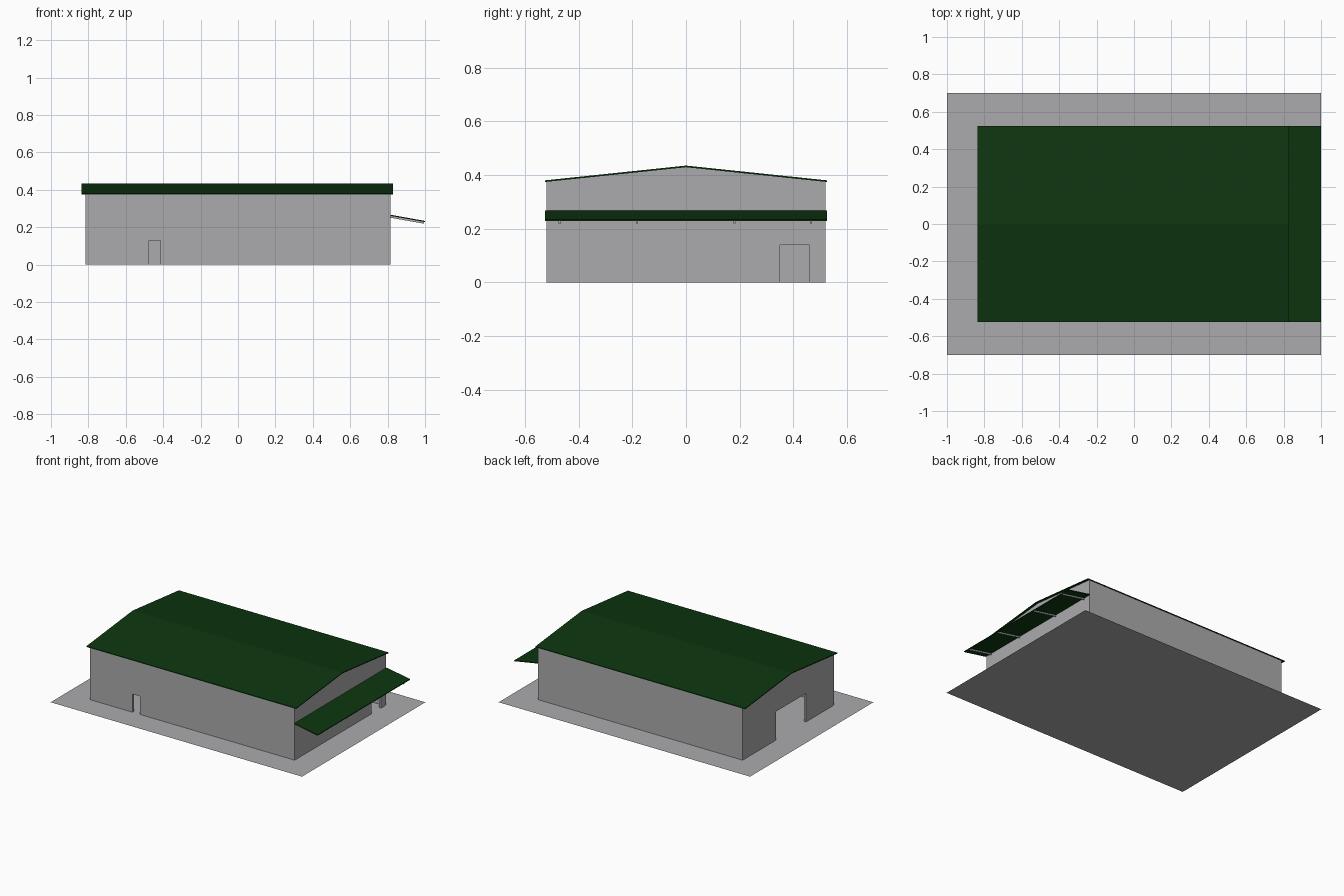
import bpy, bmesh

if "Cube" in bpy.data.objects:
    bpy.data.objects.remove(bpy.data.objects["Cube"])


def material(name, rgb):
    m = bpy.data.materials.new(name)
    m.diffuse_color = (*rgb, 1)
    m.use_nodes = True
    m.node_tree.nodes["Principled BSDF"].inputs["Base Color"].default_value = m.diffuse_color
    return m


GREY = material("concrete_grey", (0.41, 0.41, 0.42))
GREEN = material("dark_green", (0.004, 0.036, 0.005))


def prism(name, profile, axis, a, b, mat):
    """Extrude a (horizontal, z) profile along axis from a to b."""
    bm = bmesh.new()
    place = (lambda p, t: (t, p[0], p[1])) if axis == "x" else (lambda p, t: (p[0], t, p[1]))
    ends = [[bm.verts.new(place(p, t)) for p in profile] for t in (a, b)]
    n = len(profile)
    for ring in ends:
        bm.faces.new(ring)
    for i in range(n):
        j = (i + 1) % n
        bm.faces.new((ends[0][i], ends[0][j], ends[1][j], ends[1][i]))
    bmesh.ops.recalc_face_normals(bm, faces=bm.faces)
    me = bpy.data.meshes.new(name)
    bm.to_mesh(me)
    bm.free()
    me.materials.append(mat)
    ob = bpy.data.objects.new(name, me)
    bpy.context.collection.objects.link(ob)
    return ob


def wall_profile(half, eave, ridge=None, door=None):
    """Wall outline with an optional gable peak and door notch (from, to, height)."""
    pts = [(-half, 0)]
    if door:
        l, r, h = door
        pts += [(l, 0), (l, h), (r, h), (r, 0)]
    pts += [(half, 0), (half, eave)]
    if ridge:
        pts.append((0, ridge))
    pts.append((-half, eave))
    return pts


HX, HY, T = 0.815, 0.52, 0.016
EAVE, RIDGE = 0.375, 0.43

# Ground slab: a flat sheet
me = bpy.data.meshes.new("ground_slab")
me.from_pydata([(-1, -0.7, 0), (1, -0.7, 0), (1, 0.7, 0), (-1, 0.7, 0)], [], [(0, 1, 2, 3)])
me.materials.append(GREY)
bpy.context.collection.objects.link(bpy.data.objects.new("ground_slab", me))

# Long walls, the front one with a small door
prism("front_wall", wall_profile(HX - T, EAVE, door=(-0.475, -0.415, 0.13)), "y", -HY, -HY + T, GREY)
prism("back_wall", wall_profile(HX - T, EAVE), "y", HY - T, HY, GREY)

# Gable walls with their door openings
prism("right_gable_wall", wall_profile(HY, EAVE, RIDGE, (0.35, 0.46, 0.14)), "x", HX - T, HX, GREY)
prism("left_gable_wall", wall_profile(HY, EAVE, RIDGE, (-0.2, 0.14, 0.205)), "x", -HX, -HX + T, GREY)

# Thin pitched roof
RY = 0.525
prism("roof", [(-RY, 0.374), (0, 0.429), (RY, 0.374), (RY, 0.38), (0, 0.435), (-RY, 0.38)],
      "x", -0.838, 0.83, GREEN)

# Sloping canopy on the right side with four brackets
prism("canopy", [(HX, 0.261), (1, 0.228), (1, 0.234), (HX, 0.267)], "y", -RY, RY, GREEN)
for i, y in enumerate((-0.47, -0.182, 0.18, 0.466)):
    prism(f"canopy_bracket_{i + 1}", [(HX, 0.251), (0.995, 0.219), (0.995, 0.229), (HX, 0.261)],
          "y", y - 0.004, y + 0.004, GREY)
